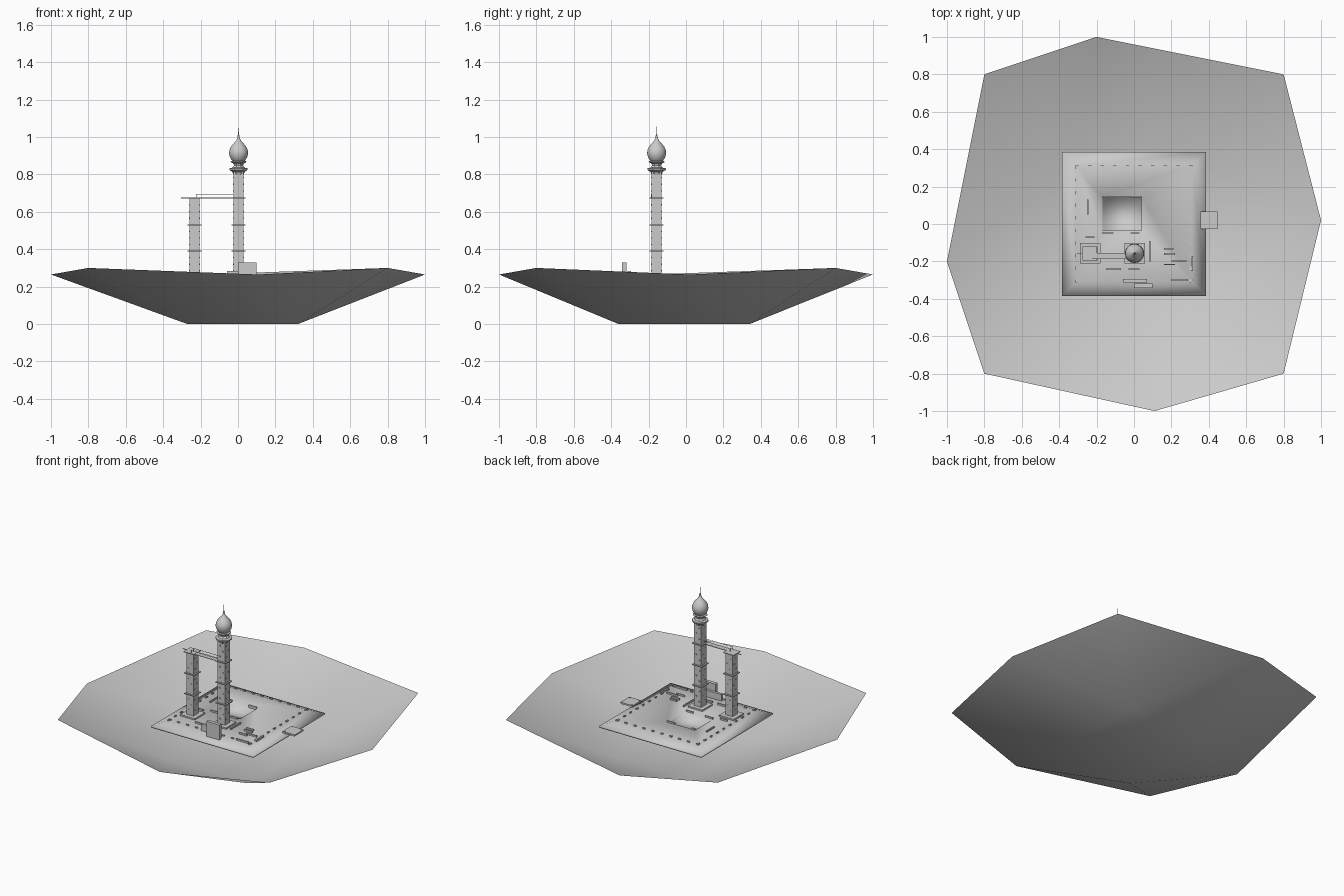
import bpy, bmesh, math

if "Cube" in bpy.data.objects:
    bpy.data.objects.remove(bpy.data.objects["Cube"])

TOP = 0.24      # height of the plaza deck


def finish(name, bm, smooth=None, recalc=True):
    if recalc:
        bmesh.ops.recalc_face_normals(bm, faces=bm.faces)
    me = bpy.data.meshes.new(name)
    bm.to_mesh(me)
    bm.free()
    ob = bpy.data.objects.new(name, me)
    bpy.context.collection.objects.link(ob)
    if smooth:
        bpy.ops.object.select_all(action='DESELECT')
        ob.select_set(True)
        bpy.context.view_layer.objects.active = ob
        bpy.ops.object.shade_smooth_by_angle(angle=math.radians(smooth))
    return ob


def add_box(bm, x0, x1, y0, y1, z0, z1):
    vs = bmesh.ops.create_cube(bm, size=1)['verts']
    for v in vs:
        v.co = ((x0 + x1) / 2 + v.co.x * (x1 - x0),
                (y0 + y1) / 2 + v.co.y * (y1 - y0),
                (z0 + z1) / 2 + v.co.z * (z1 - z0))


def boxes(name, items):
    bm = bmesh.new()
    for b in items:
        add_box(bm, *b)
    return finish(name, bm)


def lathe(name, profile, x, y, n, smooth=None, turn=0.0):
    bm = bmesh.new()
    rings = [[bm.verts.new((x + r * math.cos(turn + 2 * math.pi * i / n),
                            y + r * math.sin(turn + 2 * math.pi * i / n), z))
              for i in range(n)] for r, z in profile]
    for a, b in zip(rings, rings[1:]):
        for i in range(n):
            j = (i + 1) % n
            bm.faces.new((a[i], a[j], b[j], b[i]))
    bm.faces.new(rings[0][::-1])
    bm.faces.new(rings[-1])
    return finish(name, bm, smooth)


# bowl-shaped ground sheet: eight-point rim down to a four-point floor
bm = bmesh.new()
rim = [bm.verts.new(c) for c in [(.8, .8, .3), (-.2, 1, .265), (-.8, .8, .3), (-1, -.2, .265),
                                 (-.8, -.8, .3), (.11, -1, .265), (.8, -.8, .3), (1, .02, .265)]]
low = [bm.verts.new(c) for c in [(.32, .34, 0), (-.27, .34, 0), (-.27, -.36, 0), (.32, -.36, 0)]]
for k in range(4):
    a, m, b = rim[2 * k], rim[2 * k + 1], rim[(2 * k + 2) % 8]
    p, q = low[k], low[(k + 1) % 4]
    for f in ((a, m, p), (m, q, p), (m, b, q)):
        bm.faces.new(f)
bm.faces.new(low)
finish("ground", bm, 60, recalc=False)

# plaza slab with sloped edge and sunken court
bm = bmesh.new()
levels = [(-.385, .385, -.385, .385, .2), (-.385, .385, -.385, .385, .211),
          (-.31, .31, -.31, .31, TOP),
          (-.17, .04, -.035, .145, TOP), (-.168, .038, -.033, .143, .208)]
loops = [[bm.verts.new((x, y, z)) for x, y in ((x0, y0), (x1, y0), (x1, y1), (x0, y1))]
         for x0, x1, y0, y1, z in levels]
for a, b in zip(loops, loops[1:]):
    for i in range(4):
        j = (i + 1) % 4
        bm.faces.new((a[i], a[j], b[j], b[i]))
bm.faces.new(loops[0])
bm.faces.new(loops[-1])
finish("plaza", bm, 180)

# low kerb blocks around the plaza edge
items = []
for i in range(10):
    t = -.305 + i * .0675
    for x, y in ((t, .31), (t, -.3)):
        items.append((x - .009, x + .009, y - .003, y + .004, .234, TOP + .008))
    for x, y in ((-.308, t), (.3, t)):
        items.append((x - .004, x + .004, y - .009, y + .009, .234, TOP + .008))
boxes("kerb_blocks", items)

# low walls and benches: x0, x1, y0, y1
flat = [(-.17, -.145, .143, .15), (-.02, .04, .143, .15), (-.25, -.243, .05, .13),
        (-.17, -.11, -.052, -.045), (-.02, .03, -.052, -.045), (-.15, -.07, -.247, -.238),
        (-.03, .03, -.247, -.238), (.08, .087, -.2, -.09), (.16, .21, -.135, -.128),
        (.16, .22, -.165, -.155), (.2, .28, -.2, -.192), (.16, .22, -.22, -.213),
        (.2, .29, -.305, -.295), (.305, .315, -.25, -.17), (-.26, -.21, -.075, -.068)]
boxes("benches", [f + (.232, TOP + .011) for f in flat])

# notice board by the front edge
boxes("notice_board", [(0, .1, -.342, -.318, .22, .33), (-.06, .07, -.312, -.295, .23, .285)])

# thin side landing on corner pegs
boxes("side_landing", [(.355, .447, -.027, .068, .226, .236)] +
      [(x - .004, x + .004, y - .004, y + .004, .22, .238)
       for x in (.366, .436) for y in (-.017, .058)])


def tower(name, x, y, top, bands):
    h = .027
    items = [(x - .055, x + .055, y - .055, y + .055, .235, .25),
             (x - h, x + h, y - h, y + h, .24, top)]
    for z in bands:                                   # floor bands
        items.append((x - .037, x + .037, y - .037, y + .037, z - .003, z + .003))
    edges = [.25] + bands + ([top] if top - bands[-1] > .03 else [])
    for lo, hi in zip(edges, edges[1:]):              # window ledges
        for f in (.25, .5, .75):
            z = lo + (hi - lo) * f
            o = .011 if f == .5 else -.011
            for s in (-1, 1):
                items.append((x + s * h - .003, x + s * h + .003,
                              y + o - .005, y + o + .005, z - .003, z + .003))
                items.append((x + o - .005, x + o + .005,
                              y + s * h - .003, y + s * h + .003, z - .003, z + .003))
    boxes(name, items)


X = .003
tower("main_tower", X, -.157, .82, [.39, .53, .675])
tower("side_tower", -.233, -.157, .672, [.39, .53])

# roof plate, bridge and handrails between the towers
boxes("bridge", [(-.275, -.197, -.195, -.12, .671, .676), (-.305, -.02, -.16, -.157, .672, .676),
                 (-.2, -.02, -.187, -.154, .672, .675)] +
      [(-.225, -.025, y - .001, y + .001, .694, .696) for y in (-.155, -.186)] +
      [(x - .001, x + .001, y - .001, y + .001, .675, .695)
       for x in (-.224,) for y in (-.155, -.186)])

# balcony crown and neck above the main tower
lathe("crown", [(.03, .8), (.036, .814), (.053, .824), (.053, .833), (.036, .836),
                (.026, .848), (.03, .858), (.046, .866), (.046, .87), (.026, .874)],
      X, -.157, 8, None, math.pi / 8)

# onion dome with spire
lathe("dome", [(.026, .866), (.036, .876), (.046, .892), (.051, .912), (.049, .93),
               (.041, .948), (.028, .964), (.015, .978), (.008, .99), (.005, 1.0),
               (.006, 1.006), (.002, 1.015), (.0008, 1.055)], X, -.157, 24, 40)
